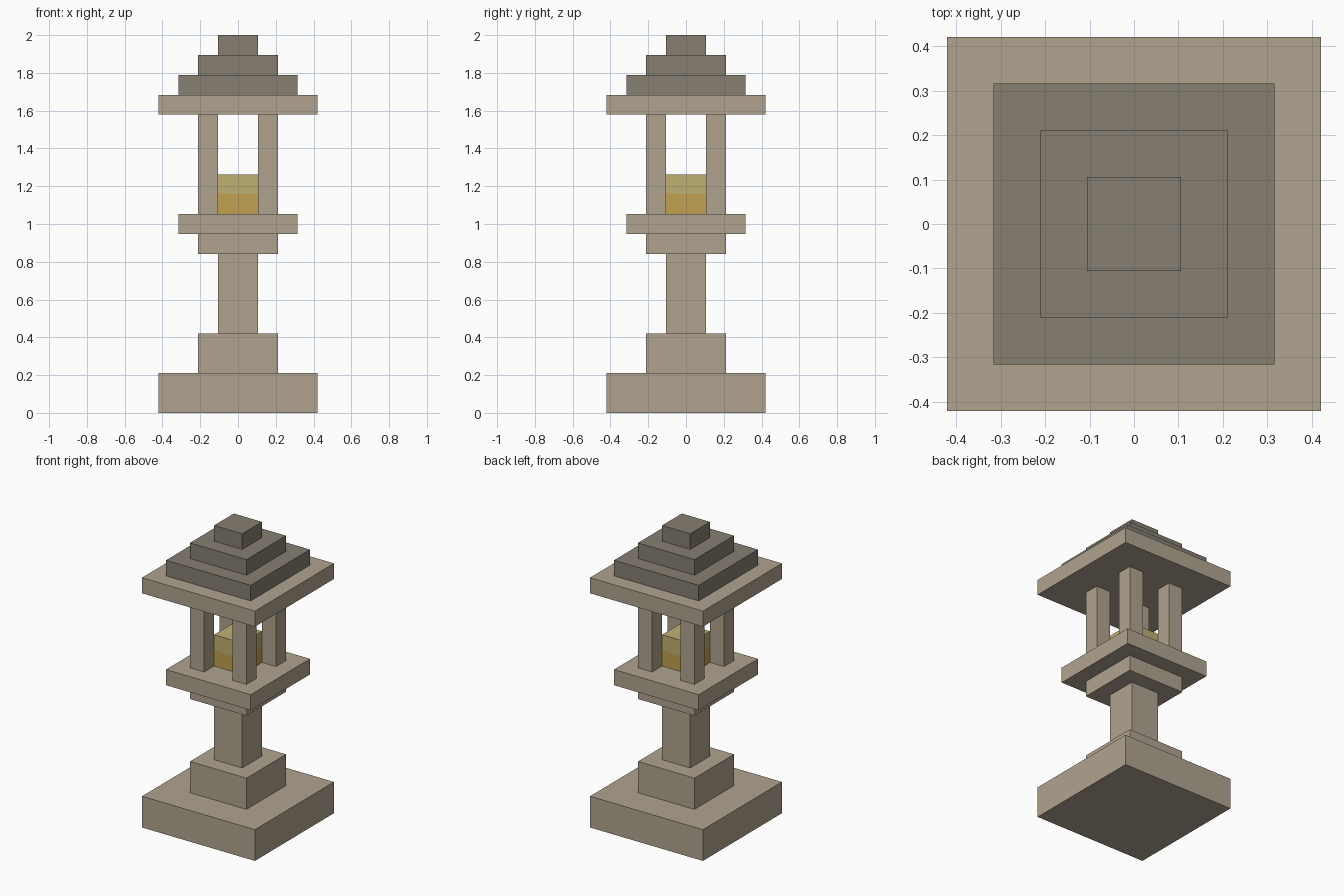
import bpy
import bmesh
from mathutils import Matrix

if "Cube" in bpy.data.objects:
    bpy.data.objects.remove(bpy.data.objects["Cube"], do_unlink=True)

U = 2 / 19  # one block unit; the lantern is 19 blocks tall


def make_material(name, srgb):
    lin = [((c / 255 + 0.055) / 1.055) ** 2.4 for c in srgb]
    mat = bpy.data.materials.new(name)
    mat.use_nodes = True
    mat.diffuse_color = (*lin, 1)
    bsdf = mat.node_tree.nodes["Principled BSDF"]
    bsdf.inputs["Base Color"].default_value = (*lin, 1)
    bsdf.inputs["Roughness"].default_value = 0.9
    return mat


stone = make_material("warm stone", (177, 164, 144))
slate = make_material("dark roof stone", (134, 126, 113))
amber = make_material("amber glow", (193, 160, 80))
pale = make_material("pale yellow glow", (191, 176, 114))


def block(name, half, z0, z1, mat, x=0, y=0):
    """Square block, all measures in block units."""
    bm = bmesh.new()
    bmesh.ops.create_cube(bm, size=1, matrix=(
        Matrix.Translation((x * U, y * U, (z0 + z1) / 2 * U))
        @ Matrix.Diagonal((2 * half * U, 2 * half * U, (z1 - z0) * U, 1))))
    mesh = bpy.data.meshes.new(name)
    bm.to_mesh(mesh)
    bm.free()
    mesh.materials.append(mat)
    obj = bpy.data.objects.new(name, mesh)
    bpy.context.collection.objects.link(obj)
    return obj


# Central stack from the ground up: name, half width, bottom, top, material
for part in (
    ("base_slab", 4, 0, 2, stone),
    ("base_step", 2, 2, 4, stone),
    ("post", 1, 4, 8, stone),
    ("post_capital", 2, 8, 9, stone),
    ("platform", 3, 9, 10, stone),
    ("flame_lower", 1, 10, 11, amber),
    ("flame_upper", 1, 11, 12, pale),
    ("roof_eave", 4, 15, 16, stone),
    ("roof_lower_step", 3, 16, 17, slate),
    ("roof_upper_step", 2, 17, 18, slate),
    ("roof_cap", 1, 18, 19, slate),
):
    block(*part)

# Four corner pillars around the light
for side, sx in (("left", 1), ("right", -1)):
    for end, sy in (("front", -1), ("back", 1)):
        block(f"pillar_{end}_{side}", 0.5, 10, 15, stone, 1.5 * sx, 1.5 * sy)
